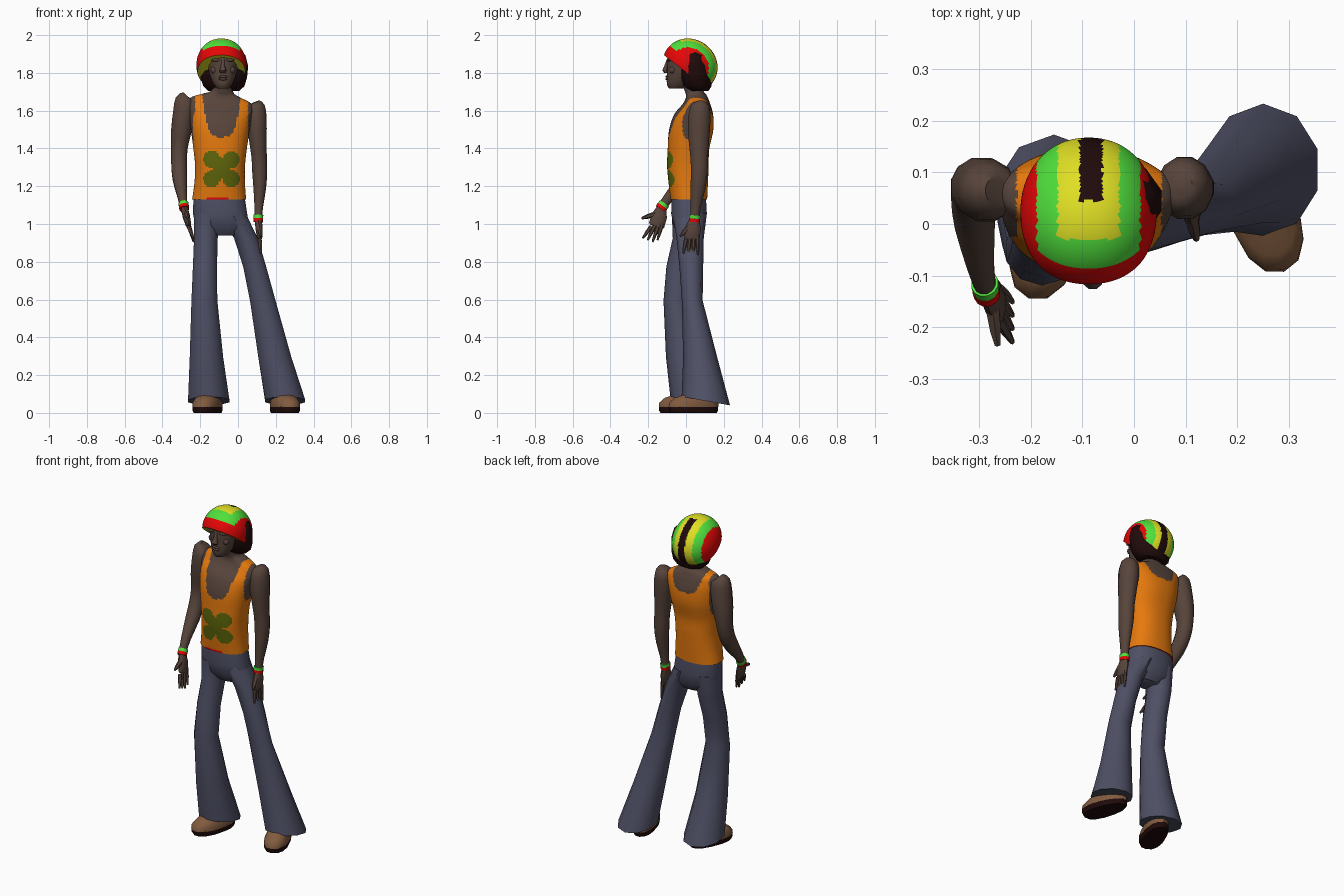
import bpy, bmesh, math
from mathutils import Vector, Matrix

if "Cube" in bpy.data.objects:
    bpy.data.objects.remove(bpy.data.objects["Cube"])


def material(name, r, g, b):
    m = bpy.data.materials.new(name)
    m.diffuse_color = (r, g, b, 1)
    m.use_nodes = True
    m.node_tree.nodes["Principled BSDF"].inputs["Base Color"].default_value = m.diffuse_color
    return m


SKIN = material("dark skin", .095, .058, .044)
ORANGE = material("orange cloth", .78, .19, .004)
LEAF = material("olive print", .11, .13, .003)
DENIM = material("slate denim", .078, .08, .13)
BROWN = material("brown leather", .22, .105, .05)
DARK = material("near black", .014, .003, .003)
RED = material("red wool", .8, .002, .002)
GREEN = material("green wool", .08, .75, .045)
YELLOW = material("yellow wool", .74, .74, .018)


def refine(rows, k):
    """Catmull-Rom interpolation between rows."""
    out = []
    for i in range(len(rows) - 1):
        p = [rows[max(i - 1, 0)], rows[i], rows[i + 1], rows[min(i + 2, len(rows) - 1)]]
        for s in range(k):
            t = s / k
            out.append([.5 * (2 * b + (c - a) * t + (2 * a - 5 * b + 4 * c - d) * t * t
                              + (3 * b - a - 3 * c + d) * t ** 3) for a, b, c, d in zip(*p)])
    return out + [list(rows[-1])]


def loft(name, rows, n, mats, rule=None, k=1, flat=True, power=2.0, warp=None, mat=None):
    """Skin elliptical rings; row = x, y, z, x radius, y radius [, tilt along y]."""
    if k > 1:
        rows = refine(rows, k)
    bm = bmesh.new()
    rings = []
    for i, r in enumerate(rows):
        c = Vector(r[:3])
        tilt = r[5] if len(r) > 5 else 0
        a, b = Vector((1, 0, 0)), Vector((0, 1, tilt))
        if not flat:
            t = (Vector(rows[min(i + 1, len(rows) - 1)][:3]) - Vector(rows[max(i - 1, 0)][:3])).normalized()
            a = (a - t * a.dot(t)).normalized()
            b = t.cross(a)
        ring = []
        for j in range(n):
            w = 2 * math.pi * (j + .5) / n
            cx, sy = math.cos(w), math.sin(w)
            e = 2 / power
            v = c + a * r[3] * math.copysign(abs(cx) ** e, cx) + b * r[4] * math.copysign(abs(sy) ** e, sy)
            if warp:
                v = warp(v)
            ring.append(bm.verts.new(mat @ v if mat else v))
        rings.append(ring)
    for p, q in zip(rings, rings[1:]):
        for j in range(n):
            bm.faces.new((p[j], p[(j + 1) % n], q[(j + 1) % n], q[j]))
    bm.faces.new(rings[0])
    bm.faces.new(rings[-1])
    bmesh.ops.recalc_face_normals(bm, faces=bm.faces)
    if rule:
        for f in bm.faces:
            f.material_index = mats.index(rule(f.calc_center_median()))
    me = bpy.data.meshes.new(name)
    bm.to_mesh(me)
    bm.free()
    for m in mats:
        me.materials.append(m)
    ob = bpy.data.objects.new(name, me)
    bpy.context.collection.objects.link(ob)
    return ob


def blob(name, c, r, m, n=10):
    """Small ellipsoid."""
    rows = []
    for i in range(7):
        w = math.radians(-85 + 170 * i / 6)
        rows.append((c[0], c[1], c[2] + r[2] * math.sin(w), r[0] * math.cos(w), r[1] * math.cos(w)))
    return loft(name, rows, n, [m])


# torso with vest: colours follow neckline, armholes and the four-petal print
def vest(c):
    u, q = c.x + .087, c.z - 1.295
    if c.y < .045:
        r, w = math.hypot(u, q), math.atan2(q, u)
        if c.y < 0 and r < .118 * abs(math.sin(2 * w)) ** .4:
            return LEAF
        if c.z < 1.146 and abs(u + .02) < .06:
            return RED
        neck = 1.465 + .14 * (u / .09) ** 4
    else:
        neck = 1.57 + .09 * (u / .1) ** 4
    armhole = abs(u) > .14 and c.z > 1.45 and abs(c.y - .04) < .065
    return SKIN if c.z > neck or armhole else ORANGE


def shoulder_tilt(v):
    f = min(max((v.z - 1.35) / .25, 0), 1)
    v.z -= .1 * (v.x + .09) * f
    return v


loft("torso_and_vest", [
    (-.1, .015, 1.135, .143, .097), (-.097, .012, 1.22, .134, .104), (-.095, .01, 1.31, .132, .11),
    (-.095, .013, 1.4, .141, .11), (-.095, .027, 1.5, .155, .117), (-.093, .04, 1.58, .165, .104),
    (-.09, .055, 1.635, .17, .075), (-.09, .058, 1.662, .155, .062), (-.088, .055, 1.685, .1, .055),
    (-.083, .045, 1.705, .06, .05), (-.08, .03, 1.75, .05, .049), (-.08, .025, 1.8, .05, .05)],
    96, [SKIN, ORANGE, LEAF, RED], vest, k=10, power=2.3, warp=shoulder_tilt)

# head and face
loft("head", [
    (-.08, -.05, 1.722, .03, .04), (-.08, -.042, 1.742, .047, .06), (-.08, -.028, 1.78, .066, .074),
    (-.08, -.015, 1.83, .078, .085), (-.08, -.005, 1.89, .082, .095), (-.08, .005, 1.94, .077, .09),
    (-.08, .02, 1.965, .05, .06)], 20, [SKIN], k=2)
loft("nose", [(-.08, -.104, 1.805, .016, .012), (-.08, -.11, 1.817, .02, .017),
              (-.08, -.103, 1.845, .01, .012), (-.08, -.095, 1.88, .008, .006)], 8, [SKIN])
for z in (1.772, 1.785):
    blob("lip", (-.08, -.098, z), (.025, .011, .007), SKIN)
for s in (-1, 1):
    blob("brow", (-.08 + s * .036, -.089, 1.873), (.028, .011, .008), SKIN)
    blob("cheek", (-.08 + s * .045, -.07, 1.82), (.022, .018, .02), SKIN)

# hair bob
loft("hair", [
    (-.075, .07, 1.71, .085, .05), (-.075, .06, 1.735, .112, .075), (-.075, .052, 1.78, .126, .088),
    (-.075, .045, 1.84, .132, .088), (-.078, .04, 1.9, .12, .075), (-.08, .03, 1.94, .08, .05)],
    14, [DARK])

# knitted hat: striped across x, tilted back
base = Vector((-.088, .022, 1.845))
up = Vector((0, .614, .789))


def hat_colour(c):
    u = abs(c.x + .088)
    if abs(c.x + .083) < .022 and c.y > .045:
        return DARK
    if c.y < -.04 and (c - base).dot(up) < .014:
        return RED
    if u < .06 and c.y > -.03:
        return YELLOW
    return GREEN if u < .1 else RED


hat_rows = []
for i in range(45):
    w = math.radians(-18 + 107 * i / 44)
    hat_rows.append((0, 0, .137 * math.sin(w), .132 * math.cos(w), .15 * math.cos(w)))
loft("hat", hat_rows, 72, [DARK, RED, YELLOW, GREEN], hat_colour, power=2.15,
     mat=Matrix.Translation(base) @ Matrix.Rotation(-.661, 4, 'X'))

# arms: shoulder to wrist
arms = {
    "right": [(-.27, .065, 1.685, .025, .025), (-.28, .065, 1.667, .052, .05), (-.285, .065, 1.6, .06, .062),
              (-.3, .07, 1.5, .056, .06), (-.31, .07, 1.41, .045, .05), (-.312, .05, 1.33, .043, .047),
              (-.308, .0, 1.25, .04, .042), (-.297, -.08, 1.16, .027, .029), (-.286, -.128, 1.095, .02, .025)],
    "left": [(.09, .075, 1.65, .025, .025), (.095, .075, 1.63, .048, .05), (.098, .07, 1.56, .056, .062),
             (.105, .068, 1.45, .048, .056), (.112, .07, 1.36, .042, .048), (.115, .07, 1.28, .041, .046),
             (.115, .063, 1.19, .034, .04), (.11, .052, 1.1, .024, .028), (.107, .045, 1.03, .02, .025)]}
for side, rows in arms.items():
    loft(side + "_arm", rows, 12, [SKIN], k=2, flat=False)
    # two-tone wristband
    a, b = Vector(rows[-2][:3]), Vector(rows[-1][:3])
    d = (b - a).normalized()
    for m, s in ((GREEN, -.022), (RED, -.004)):
        p, q = b + d * s, b + d * (s + .018)
        loft(side + "_wristband", [(*p, .027, .031), (*q, .026, .03)], 12, [m], flat=False)

# hands: palm, four fingers, thumb
hands = {
    "right": ((-.286, -.128, 1.095), (-.262, -.155, 1.0), (-.235, -.19, .91), -.235, 1.035),
    "left": ((.107, .045, 1.035), (.115, .03, .935), (.122, .025, .83), -.03, .94)}
for side, (w, p, tip, thumb_y, thumb_z) in hands.items():
    w, p, tip = Vector(w), Vector(p), Vector(tip)
    mid = w.lerp(p, .5)
    loft(side + "_palm", [(*w, .019, .024), (*mid, .02, .042), (*p, .015, .042), (*p.lerp(tip, .1), .01, .036)],
         10, [SKIN], flat=False)
    for i in range(4):
        o = (i - 1.5) * .02
        s = p + Vector((0, o, o * .3))
        e = tip + Vector((0, o * 1.3, abs(o - .01) * .5))
        loft(side + "_finger", [(*s, .011, .011), (*s.lerp(e, .5), .01, .01), (*e, .005, .005)],
             6, [SKIN], flat=False)
    e = Vector((mid.x + .01, thumb_y, thumb_z))
    s = mid + Vector((0, -.02, .01))
    loft(side + "_thumb", [(*s, .015, .015), (*s.lerp(e, .6), .012, .012), (*e, .006, .006)],
         6, [SKIN], flat=False)

# flared trousers
loft("trouser_hips", [
    (-.1, .015, 1.145, .138, .092), (-.095, .016, 1.06, .146, .096), (-.082, .018, .99, .145, .085),
    (-.072, .02, .945, .075, .05)], 16, [DENIM], power=2.3)
legs = {
    "right": [(-.165, .015, 1.06, .072, .09, 0), (-.17, .01, .93, .066, .08, 0), (-.175, -.03, .78, .067, .074, 0),
              (-.178, -.053, .6, .072, .066, 0), (-.167, -.01, .3, .093, .096, 0), (-.155, .045, .068, .115, .128, -.18)],
    "left": [(-.03, .02, 1.06, .075, .09, 0), (.042, .022, .93, .066, .072, 0), (.088, .028, .78, .064, .063, 0),
             (.131, .033, .6, .071, .055, 0), (.195, .075, .3, .092, .09, 0), (.25, .105, .068, .111, .128, -.18)]}
for side, rows in legs.items():
    loft(side + "_trouser_leg", rows, 10, [DENIM])

# shoes: dark sole and rounded upper, wider at the toe
def toe_shape(v):
    v.x *= 1 - .9 * max(v.y, -.06)
    return v


for side, x, y, turn in (("right", -.158, -.012, -.33), ("left", .245, .04, .33)):
    m = Matrix.Translation((x, y, 0)) @ Matrix.Rotation(turn, 4, 'Z')
    loft(side + "_sole", [(0, 0, .005, .06, .13), (0, 0, .018, .065, .138), (0, 0, .04, .065, .138)],
         14, [DARK], power=2.4, warp=toe_shape, mat=m)
    loft(side + "_shoe", [(0, 0, .035, .066, .14), (0, .002, .06, .066, .138), (0, .012, .085, .056, .118),
                          (0, .04, .105, .045, .08), (0, .06, .13, .04, .055)],
         14, [BROWN], power=2.3, warp=toe_shape, mat=m)

# smooth shading with kept hard edges
bpy.ops.object.select_all(action='SELECT')
bpy.context.view_layer.objects.active = bpy.data.objects["head"]
bpy.ops.object.shade_smooth_by_angle(angle=math.radians(45))
# rest the soles on the ground
for ob in bpy.data.objects:
    ob.location.z -= .005
